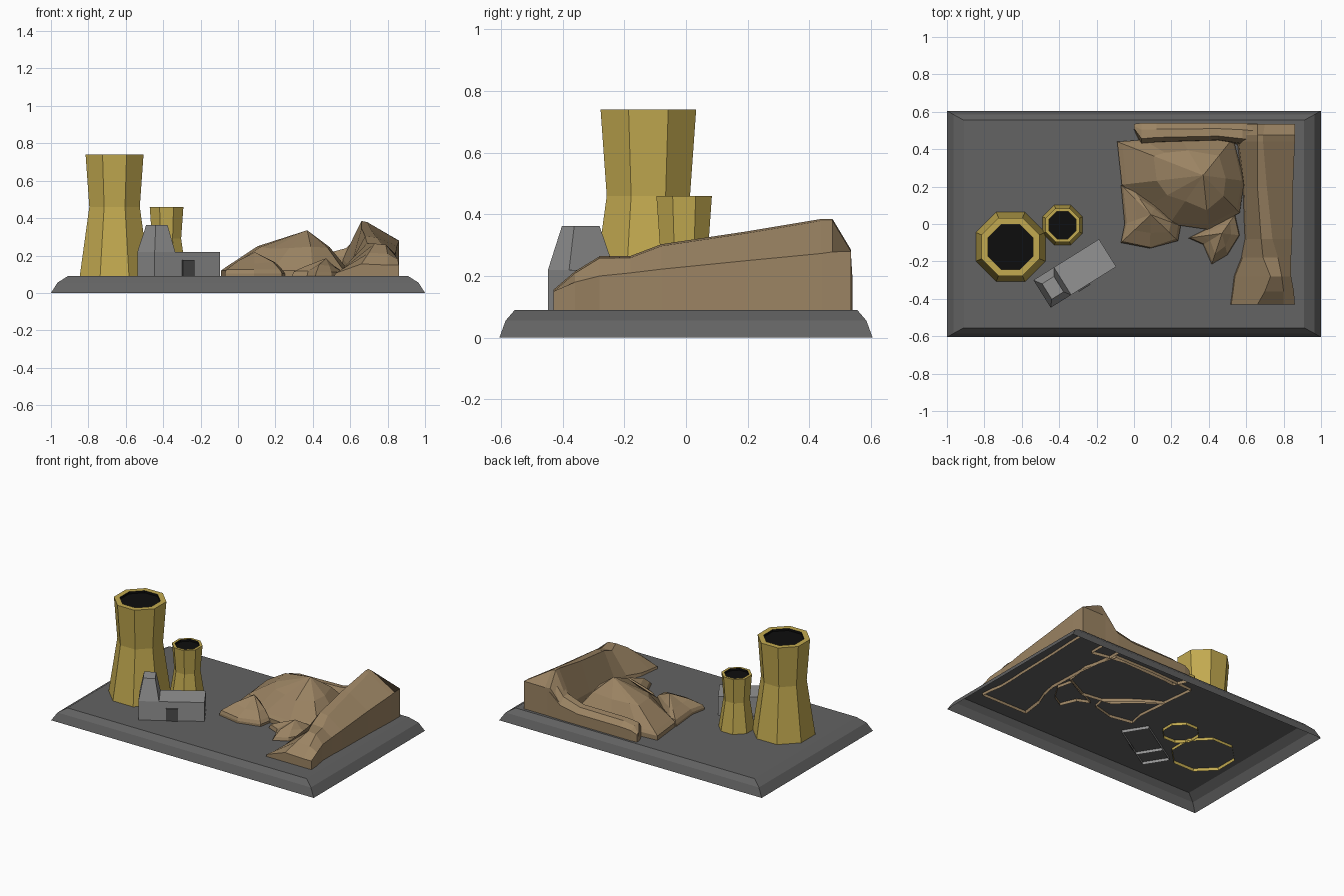
import bpy, bmesh, math, random
from mathutils import Matrix, Vector

if "Cube" in bpy.data.objects:
    bpy.data.objects.remove(bpy.data.objects["Cube"])
random.seed(4)


def material(name, rgb):
    m = bpy.data.materials.new(name)
    m.diffuse_color = (*rgb, 1)
    m.use_nodes = True
    m.node_tree.nodes["Principled BSDF"].inputs["Base Color"].default_value = m.diffuse_color
    return m


BASE = material("dark grey", (0.125, 0.125, 0.125))
GREY = material("mid grey", (0.29, 0.29, 0.29))
DOOR = material("door grey", (0.07, 0.07, 0.07))
GOLD = material("mustard yellow", (0.54, 0.40, 0.08))
BLACK = material("black", (0.004, 0.004, 0.004))
ROCK = material("rock brown", (0.33, 0.23, 0.125))
GROUND, SUNK = 0.09, 0.07


def loft(name, rings, mats, start=False, end=False, closed=True, rule=None):
    """Skin a list of point rings; optionally cap the first and last."""
    bm = bmesh.new()
    vs = [[bm.verts.new(p) for p in r] for r in rings]
    n = len(rings[0])
    for k in range(len(vs) - 1):
        for i in range(n if closed else n - 1):
            j = (i + 1) % n
            f = bm.faces.new((vs[k][i], vs[k][j], vs[k + 1][j], vs[k + 1][i]))
            f.material_index = rule(k) if rule else 0
    if start:
        bm.faces.new(vs[0][::-1])
    if end:
        f = bm.faces.new(vs[-1])
        f.material_index = rule(len(vs)) if rule else 0
    bmesh.ops.remove_doubles(bm, verts=bm.verts, dist=1e-5)
    bmesh.ops.recalc_face_normals(bm, faces=bm.faces)
    me = bpy.data.meshes.new(name)
    bm.to_mesh(me)
    bm.free()
    ob = bpy.data.objects.new(name, me)
    bpy.context.collection.objects.link(ob)
    for m in mats:
        me.materials.append(m)
    return ob


def rect(cx, cy, hx, hy, z):
    return [(cx + a * hx, cy + b * hy, z) for a, b in ((-1, -1), (1, -1), (1, 1), (-1, 1))]


def octagon(cx, cy, apothem, z):
    r = apothem / math.cos(math.pi / 8)
    return [(cx + r * math.cos((i + .5) * math.pi / 4),
             cy + r * math.sin((i + .5) * math.pi / 4), z) for i in range(8)]


# Bevelled base plate, hollow underneath
loft("base_plate", [rect(0, 0, 1, .605, 0), rect(0, 0, .965, .585, .055),
                    rect(0, 0, .91, .555, GROUND)], [BASE], end=True)


# Cooling towers: flared octagons with a dark opening
def tower(name, cx, cy, profile, inner):
    top = profile[-1][1]
    rings = [octagon(cx, cy, r, z) for r, z in profile]
    rings += [octagon(cx, cy, inner, top), octagon(cx, cy, inner, top - .015)]
    rim = len(profile)
    loft(name, rings, [GOLD, BLACK], end=True, rule=lambda k: 1 if k >= rim else 0)


tower("large_tower", -.66, -.122, [(.188, SUNK), (.186, GROUND), (.135, .46), (.155, .74)], .12)
tower("small_tower", -.382, -.006, [(.108, SUNK), (.107, GROUND), (.078, .29), (.09, .46)], .073)

# Building: low block, tapered turret and door, turned together
turn = Matrix.Translation((-.316, -.264, 0)) @ Matrix.Rotation(math.radians(32), 4, 'Z')
block = loft("building_block", [rect(.064, 0, .142, .087, SUNK), rect(.064, 0, .142, .087, .22)],
             [GREY], end=True)
turret = loft("building_turret", [rect(-.1425, 0, .0645, .087, SUNK),
                                  rect(-.1425, 0, .0645, .087, .22),
                                  rect(-.141, -.003, .0375, .0485, .362)], [GREY], end=True)
door = loft("door", [rect(.003, -.0905, .037, .0045, GROUND - .01),
                     rect(.003, -.0905, .037, .0045, .175)], [DOOR], end=True)
for ob in (block, turret, door):
    ob.data.transform(turn)


# Rocky mounds: outline wall, ledge, broken slope, peak
def mound(name, outline, peak, ledge, mid_z):
    p = Vector(peak)

    def ring(s, z, jit=0):
        pts = []
        for x, y in outline:
            t = s + random.uniform(-jit, jit)
            pts.append((p.x + (x - p.x) * t, p.y + (y - p.y) * t,
                        z + random.uniform(-jit, jit) * .12))
        return pts
    loft(name, [ring(1, SUNK), ring(1, ledge - .02), ring(.94, ledge, .03),
                ring(.6, mid_z, .08), [tuple(p)] * len(outline)], [ROCK])


mound("main_mound", [(-.09, .44), (-.065, .21), (.08, .1), (.19, 0), (.4, -.03), (.565, .06),
                     (.59, .23), (.53, .46), (.25, .46), (.05, .45)], (.37, .26, .335), .14, .245)
mound("left_mound", [(-.07, .21), (-.05, 0), (-.07, -.1), (.085, -.13), (.235, -.09),
                     (.25, -.01), (.12, .1), (0, .18)], (.09, .05, .218), .125, .165)
mound("front_mound", [(.29, -.075), (.37, -.11), (.415, -.215), (.5, -.165), (.565, -.06),
                      (.54, .05), (.38, -.03)], (.47, -.05, .185), .115, .145)

# Long ridge: y, west x, west z, crest x, crest x2, crest z, east x, east z
ridge = [(-.43, .51, .105, .66, .80, .155, .86, .150),
         (-.36, .52, .105, .70, .80, .215, .855, .180),
         (-.28, .53, .110, .73, .79, .264, .84, .200),
         (-.18, .57, .120, .69, .77, .265, .84, .210),
         (-.08, .59, .130, .68, .74, .303, .845, .222),
         (.20, .58, .150, .66, .71, .345, .85, .250),
         (.44, .55, .180, .66, .69, .385, .86, .273),
         (.475, .55, .180, .66, .69, .385, .86, .278),
         (.535, .55, .170, .66, .70, .285, .86, .280)]
loft("long_ridge", [[(xw, y, SUNK), (xw + .01, y, zw), (c1, y, zc), (c2, y, zc - .006),
                     (xe, y, ze), (xe, y, SUNK)] for y, xw, zw, c1, c2, zc, xe, ze in ridge],
     [ROCK], True, True, closed=False)

# Back arm of the ridge: x, front y, back y, crest z, back wall z
arm = [(.0, .50, .535, .15, .14), (.04, .42, .54, .185, .16), (.12, .43, .54, .20, .165),
       (.45, .44, .54, .205, .165), (.58, .42, .54, .24, .19), (.68, .40, .535, .35, .27)]
loft("back_arm", [[(x, yf, SUNK), (x, yf + .01, zc - .04), (x, yf + .3 * (yb - yf), zc),
                   (x, yf + .7 * (yb - yf), zc - .005), (x, yb, zb), (x, yb, SUNK)]
                  for x, yf, yb, zc, zb in arm], [ROCK], True, True, closed=False)
